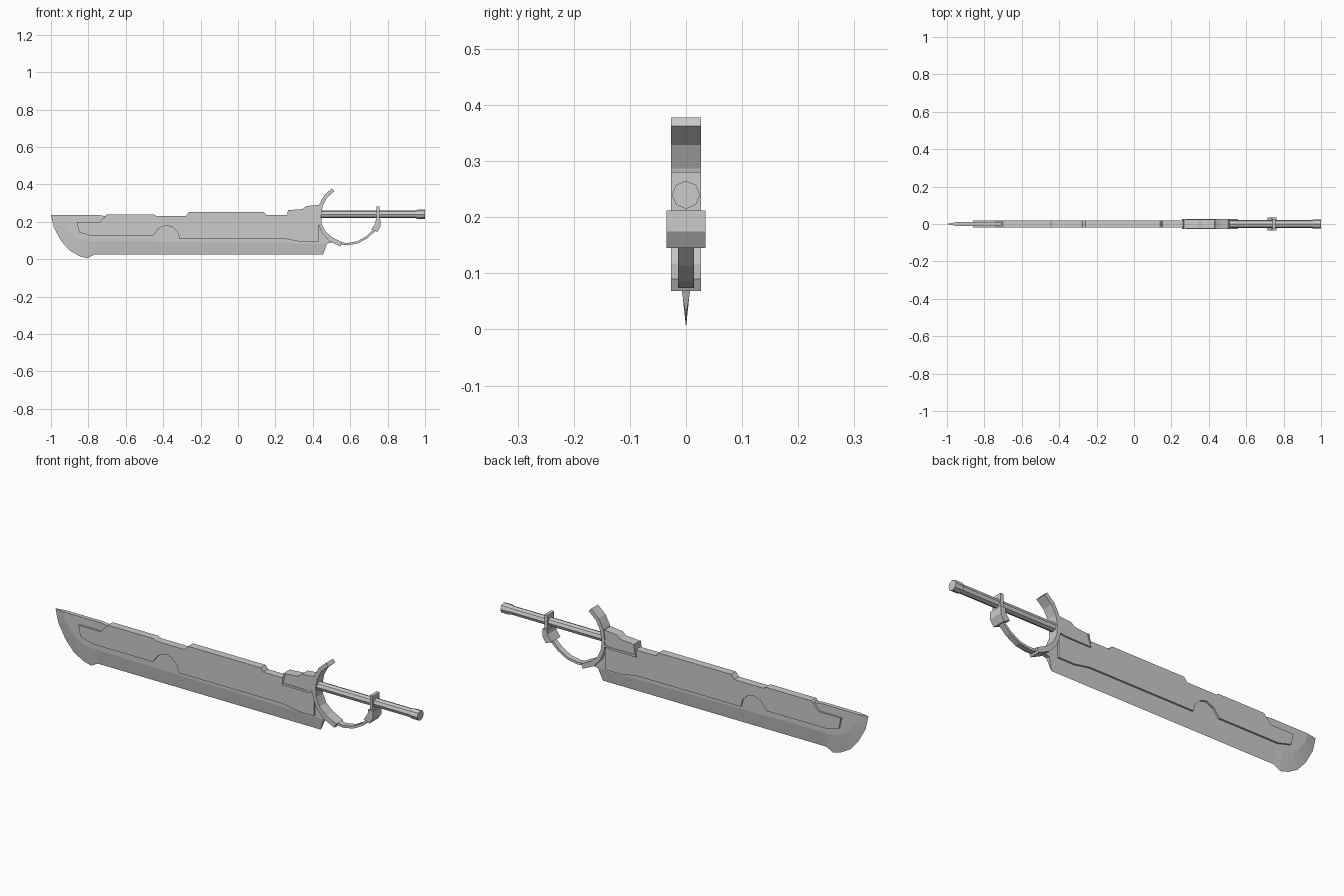
import bpy, bmesh, math
from mathutils import Vector

if "Cube" in bpy.data.objects:
    bpy.data.objects.remove(bpy.data.objects["Cube"])


def finish(name, bm):
    bmesh.ops.recalc_face_normals(bm, faces=bm.faces)
    me = bpy.data.meshes.new(name)
    bm.to_mesh(me)
    bm.free()
    ob = bpy.data.objects.new(name, me)
    bpy.context.collection.objects.link(ob)
    return ob


def prism(name, pts, half):
    """Extrude an x-z outline symmetrically across y."""
    bm = bmesh.new()
    f = [bm.verts.new((x, -half, z)) for x, z in pts]
    b = [bm.verts.new((x, half, z)) for x, z in pts]
    bm.faces.new(f)
    bm.faces.new(b[::-1])
    for i in range(len(pts)):
        j = (i + 1) % len(pts)
        bm.faces.new((f[i], f[j], b[j], b[i]))
    return finish(name, bm)


def band(name, path, widths, half):
    """Curved strip following an x-z path."""
    left, right = [], []
    for i, p in enumerate(path):
        a = Vector(path[max(i - 1, 0)])
        c = Vector(path[min(i + 1, len(path) - 1)])
        t = (c - a).normalized()
        n = Vector((-t.y, t.x)) * widths[i] / 2
        left.append(tuple(Vector(p) + n))
        right.append(tuple(Vector(p) - n))
    return prism(name, left + right[::-1], half)


def lathe_x(name, profile, z, sides=8):
    """Faceted round part along x from (x, radius) pairs."""
    bm = bmesh.new()
    rings = []
    for x, r in profile:
        rings.append([bm.verts.new((x, r * math.cos(k * math.tau / sides),
                                    z + r * math.sin(k * math.tau / sides)))
                      for k in range(sides)])
    for a, b in zip(rings, rings[1:]):
        for k in range(sides):
            m = (k + 1) % sides
            bm.faces.new((a[k], a[m], b[m], b[k]))
    bm.faces.new(rings[0])
    bm.faces.new(rings[-1][::-1])
    return finish(name, bm)


# Thin blade: sharp outer edge, bevel up to a ridge, flat sides
edge = [(-1, .236), (-.985, .17), (-.945, .097), (-.9, .046), (-.85, .017),
        (-.805, .004), (-.77, .024), (.455, .024)]
ridge = [(-.95, .236), (-.935, .19), (-.9, .14), (-.87, .118), (-.84, .104),
         (-.805, .097), (-.77, .097), (.475, .083)]
back = [(.505, .09), (.455, .15), (.435, .22), (.3, .232), (-.72, .232), (-.74, .236)]
bm = bmesh.new()
e = [bm.verts.new((x, 0, z)) for x, z in edge]
flats = [[bm.verts.new((x, s * .01, z)) for x, z in ridge + back] for s in (-1, 1)]
n = len(edge)
for side in flats:
    bm.faces.new(side)
    for i in range(n - 1):
        bm.faces.new((e[i], e[i + 1], side[i + 1], side[i]))
l, r = flats
bm.faces.new((e[0], l[0], r[0]))
bm.faces.new((e[-1], l[n - 1], r[n - 1]))
for i in range(n - 1, len(l)):
    j = (i + 1) % len(l)
    bm.faces.new((l[i], l[j], r[j], r[i]))
finish("blade", bm)

# Thicker body plate with stepped spine and round notch
prism("blade_plate", [
    (-.862, .197), (-.74, .197), (-.70, .24), (-.45, .24), (-.438, .232),
    (-.278, .232), (-.26, .253), (.138, .253), (.152, .235), (.3, .235),
    (.43, .225), (.43, .092), (.34, .092), (.26, .107), (-.312, .107),
    (-.322, .143), (-.35, .172), (-.385, .181), (-.425, .163), (-.455, .124),
    (-.78, .124), (-.85, .143), (-.855, .18)][:-1], .019)

# Stepped bolster and its lower trim
prism("bolster", [
    (.257, .207), (.268, .262), (.345, .268), (.365, .284), (.43, .29),
    (.445, .28), (.445, .215), (.4, .207)], .024)
band("bolster_trim", [(.272, .262), (.26, .208), (.40, .208), (.44, .217)],
     [.01, .012, .01, .01], .027)

# Crescent guard, narrow knuckle bow and its heavy end
band("crescent_guard", [
    (.508, .37), (.468, .335), (.444, .29), (.435, .24), (.438, .19),
    (.457, .145), (.495, .107), (.552, .079)],
     [.02, .02, .02, .018, .018, .02, .026, .024], .027)
band("knuckle_bow", [
    (.54, .085), (.585, .08), (.64, .09), (.69, .118), (.73, .155)],
     [.012] * 5, .014)
prism("bow_end", [
    (.713, .158), (.744, .145), (.763, .175), (.763, .212), (.737, .212),
    (.735, .19)], .035)
prism("grip_collar", [(.741, .205), (.757, .205), (.757, .281), (.741, .281)], .027)

# Octagonal grip and pommel
lathe_x("grip", [(.43, .021), (.965, .021)], .24)
lathe_x("pommel", [(.95, .021), (.962, .025), (1, .025)], .24)
